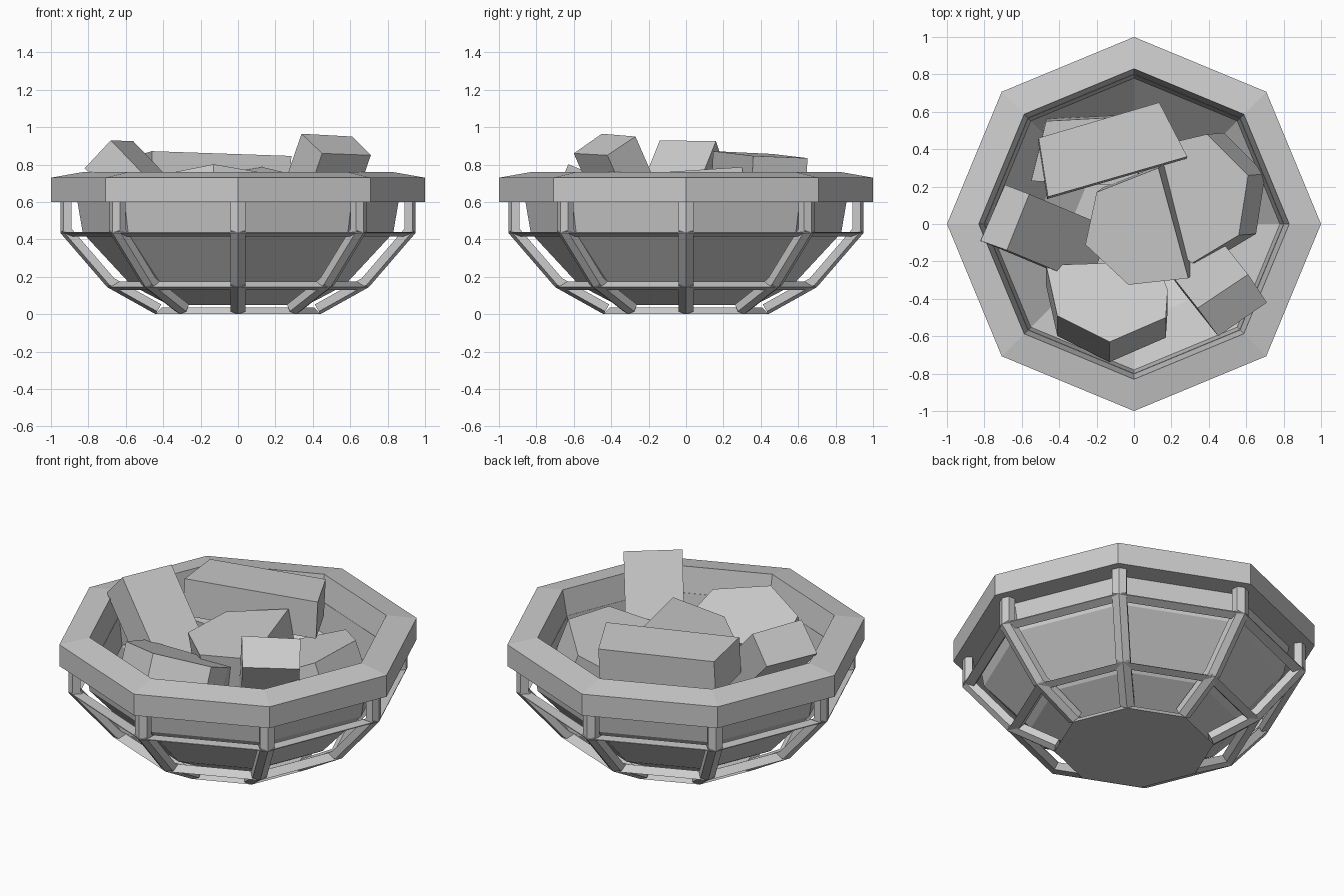
import bpy, bmesh, math
from mathutils import Vector

if "Cube" in bpy.data.objects:
    bpy.data.objects.remove(bpy.data.objects["Cube"], do_unlink=True)

SIDES = 8

stone = bpy.data.materials.new("plain_grey")
stone.use_nodes = True
GREY = (0.6, 0.6, 0.6, 1)
stone.diffuse_color = GREY
stone.node_tree.nodes["Principled BSDF"].inputs["Base Color"].default_value = GREY


def finish(name, bm):
    bmesh.ops.remove_doubles(bm, verts=bm.verts[:], dist=0.0005)
    bmesh.ops.recalc_face_normals(bm, faces=bm.faces[:])
    mesh = bpy.data.meshes.new(name)
    bm.to_mesh(mesh)
    bm.free()
    mesh.materials.append(stone)
    obj = bpy.data.objects.new(name, mesh)
    bpy.context.collection.objects.link(obj)
    return obj


def polar(r, z, i, tangent=0.0):
    a = i * math.tau / SIDES
    return Vector((r * math.cos(a) - tangent * math.sin(a),
                   r * math.sin(a) + tangent * math.cos(a), z))


def loft(bm, loops, closed):
    """Join equal loops of points with quads; cap the ends if open."""
    rings = [[bm.verts.new(p) for p in loop] for loop in loops]
    pairs = list(zip(rings, rings[1:]))
    if closed:
        pairs.append((rings[-1], rings[0]))
    else:
        bm.faces.new(rings[0])
        bm.faces.new(rings[-1])
    for a, b in pairs:
        for k in range(len(a)):
            j = (k + 1) % len(a)
            bm.faces.new((a[k], a[j], b[j], b[k]))


def ring(name, profile):
    """Octagonal ring swept from a closed (radius, height) profile."""
    bm = bmesh.new()
    loft(bm, [[polar(r, z, i) for r, z in profile] for i in range(SIDES)], True)
    return finish(name, bm)


def stack(name, profile):
    """Solid octagonal body: levels listed in order, capped at both ends."""
    bm = bmesh.new()
    loft(bm, [[polar(r, z, i) for i in range(SIDES)] for r, z in profile], False)
    return finish(name, bm)


def bars(name, start, end):
    """Creased bars running up every corner between two (radius, height) points."""
    direction = (Vector(end) - Vector(start)).normalized()
    inward = Vector((direction.y, -direction.x))
    if inward.x > 0:
        inward.negate()
    section = [(0, 0), (0.017, 0.04), (0.06, 0.04), (0.06, -0.04), (0.017, -0.04)]
    bm = bmesh.new()
    for i in range(SIDES):
        loops = []
        for point in (start, end):
            loops.append([polar(*(Vector(point) + inward * d), i, t) for d, t in section])
        loft(bm, loops, False)
    return finish(name, bm)


def chunk(name, outline, depth):
    """Block extruded downward from a planar 3D outline."""
    top = [Vector(p) for p in outline]
    normal = (top[1] - top[0]).cross(top[2] - top[1]).normalized()
    if normal.z > 0:
        normal.negate()
    bm = bmesh.new()
    loft(bm, [top, [p + normal * depth for p in top]], False)
    return finish(name, bm)


def tilted(points, height, slope_x, slope_y):
    return [(x, y, height + slope_x * x + slope_y * y) for x, y in points]


# Rim
ring("rim", [(1, 0.60), (1, 0.73), (0.83, 0.76), (0.80, 0.60)])

# Bowl shell inside the frame, open at the top
stack("bowl", [(0.37, 0.05), (0.57, 0.155), (0.83, 0.435), (0.86, 0.61),
               (0.80, 0.61), (0.78, 0.435), (0.53, 0.18), (0.34, 0.08)])

# Frame: base plate, two hoops and the corner bars
stack("base_plate", [(0.44, 0), (0.41, 0.035)])
upper, middle, lower = (0.95, 0.435), (0.70, 0.145), (0.44, 0.0)
ring("upper_hoop", [upper, (0.95, 0.44), (0.88, 0.44), (0.90, 0.415)])
ring("lower_hoop", [middle, (0.65, 0.175), (0.62, 0.16), (0.65, 0.13)])
bars("upper_posts", upper, (0.95, 0.61))
bars("middle_bars", middle, upper)
bars("lower_bars", lower, middle)

# Long blocks of fuel
chunk("back_block", tilted([(-0.51, 0.46), (0.135, 0.65), (0.285, 0.36), (-0.46, 0.145)],
                           0.87, -0.02, -0.05), 0.22)
chunk("left_block", [(-0.69, 0.21, 0.78), (-0.56, 0.16, 0.925),
                     (-0.68, -0.14, 0.93), (-0.82, -0.09, 0.78)], 0.66)
chunk("right_block", [(0.34, -0.45, 0.965), (0.61, -0.27, 0.95),
                      (0.71, -0.42, 0.85), (0.45, -0.60, 0.86)], 0.66)

# Faceted lumps of fuel
chunk("front_lump", tilted([(-0.47, -0.22), (0.12, -0.2), (0.18, -0.35), (0.17, -0.5),
                            (-0.13, -0.63), (-0.41, -0.49)], 0.55, 0, -0.4), 0.29)
chunk("centre_lump", tilted([(-0.26, -0.11), (-0.2, 0.17), (0.13, 0.30),
                             (0.29, -0.29), (-0.03, -0.325)], 0.74, 0.13, 0.1), 0.25)
chunk("side_lump", tilted([(0.05, 0.4), (0.39, 0.48), (0.61, 0.26), (0.56, -0.06),
                           (0.31, -0.21), (0.05, 0.0)], 0.5, 0.38, 0.03), 0.26)
chunk("rear_lump", tilted([(-0.47, 0.55), (-0.1, 0.57), (0.05, 0.2), (-0.55, 0.23)],
                          0.58, 0, 0.05), 0.22)
